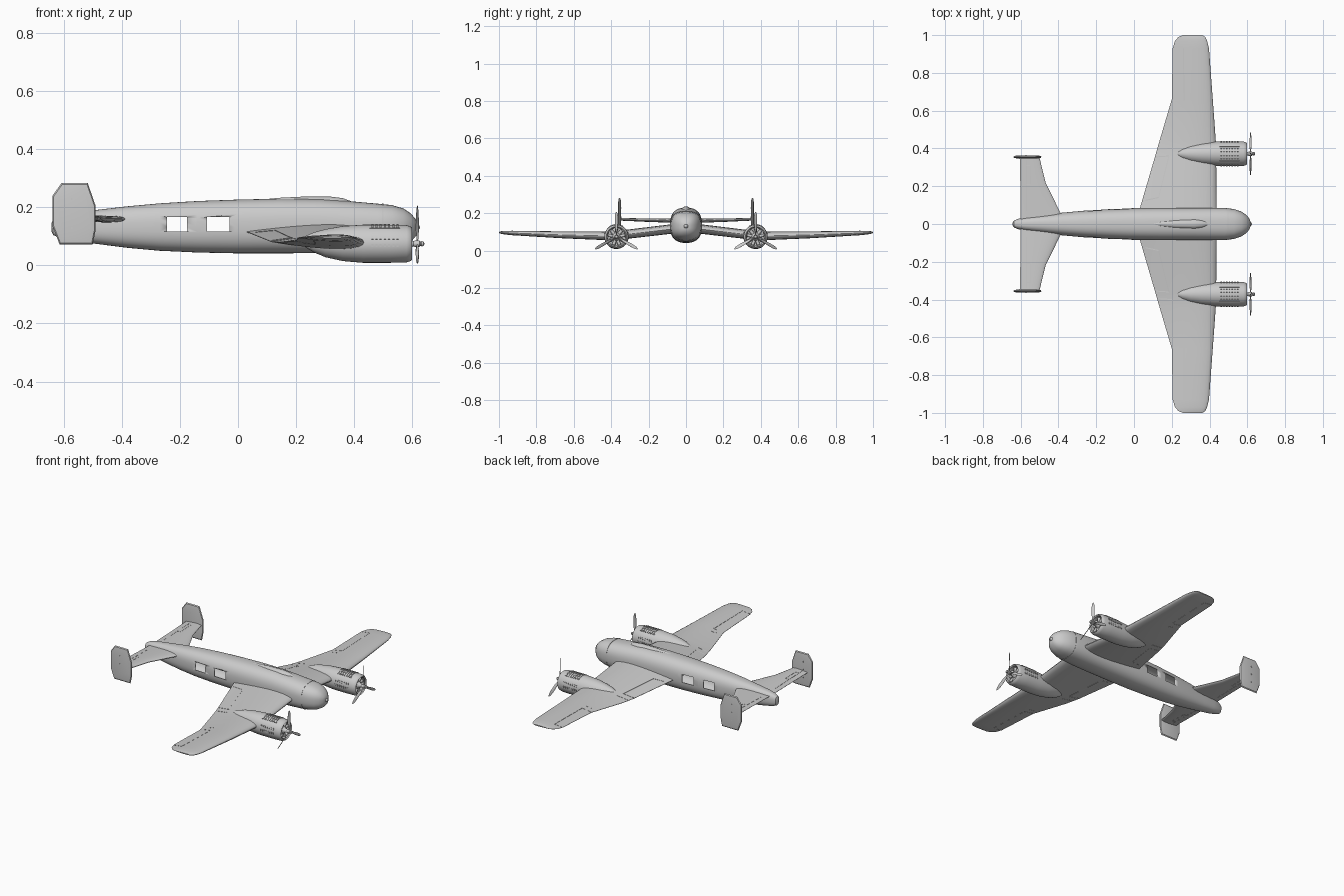
import bpy, bmesh, math
from mathutils import Vector, Matrix

if "Cube" in bpy.data.objects:
    bpy.data.objects.remove(bpy.data.objects["Cube"])

NAC_Y, NAC_Z = 0.372, 0.074


def finish(name, bm, mirror=False, angle=35):
    bmesh.ops.recalc_face_normals(bm, faces=bm.faces)
    me = bpy.data.meshes.new(name)
    bm.to_mesh(me)
    bm.free()
    ob = bpy.data.objects.new(name, me)
    bpy.context.collection.objects.link(ob)
    bpy.ops.object.select_all(action='DESELECT')
    ob.select_set(True)
    bpy.context.view_layer.objects.active = ob
    bpy.ops.object.shade_smooth_by_angle(angle=math.radians(angle))
    if mirror:
        m = ob.modifiers.new("Mirror", 'MIRROR')
        m.use_axis = (False, True, False)
    return ob


def skin(bm, rings):
    """Bridge successive rings of points and cap both ends."""
    loops = [[bm.verts.new(p) for p in r] for r in rings]
    n = len(loops[0])
    for a, b in zip(loops, loops[1:]):
        for i in range(n):
            j = (i + 1) % n
            bm.faces.new((a[i], a[j], b[j], b[i]))
    bm.faces.new(loops[0])
    bm.faces.new(loops[-1])


def ring(x, yc, zc, ry, rz, n=32, e=2.0):
    """Superellipse ring across the x axis."""
    pts = []
    for i in range(n):
        a = 2 * math.pi * i / n
        c, s = math.cos(a), math.sin(a)
        pts.append((x, yc + ry * math.copysign(abs(c) ** (2 / e), c),
                    zc + rz * math.copysign(abs(s) ** (2 / e), s)))
    return pts


def box(bm, c, size, rot=None):
    m = Matrix.Translation(c) @ (rot or Matrix()) @ Matrix.Diagonal((*size, 1))
    bmesh.ops.create_cube(bm, size=1, matrix=m)


def half_thick(u):
    return 5 * (.2969 * math.sqrt(u) - .126 * u - .3516 * u**2 + .2843 * u**3 - .1015 * u**4)


def aerofoil(y, le, te, z, t, n=12):
    us = [(1 - math.cos(math.pi * i / n)) / 2 for i in range(n + 1)]
    top = [(le + (te - le) * u, y, z + t * half_thick(u) + .0006) for u in reversed(us)]
    bot = [(le + (te - le) * u, y, z - t * half_thick(u) - .0006) for u in us]
    return top + bot


def surface(secs, x, y):
    """Mid height and half thickness of a wing at x, y."""
    for a, b in zip(secs, secs[1:]):
        if y <= b[0]:
            break
    f = (y - a[0]) / (b[0] - a[0])
    le, te, z, t = (p + (q - p) * f for p, q in zip(a[1:], b[1:]))
    u = min(1, max(0, (x - le) / (te - le)))
    return z, t * half_thick(u) + .0006


def seams(name, secs, lines, w=.0025, lift=.001):
    """Thin raised lines on both surfaces of a wing."""
    bm = bmesh.new()
    for p, q in lines:
        p, q = Vector(p), Vector(q)
        d = (q - p).normalized() * w
        side = Vector((-d.y, d.x))
        rings = []
        for k in range(5):
            c = p.lerp(q, k / 4)
            z, h = surface(secs, *c)
            h += lift
            l, r = c + side, c - side
            rings.append([(*l, z + h), (*r, z + h), (*r, z - h), (*l, z - h)])
        skin(bm, rings)
    return finish(name, bm, True)


# Fuselage shell: x, bottom, top, half width
body = [(-.642, .118, .145, .008), (-.636, .104, .158, .018), (-.615, .095, .170, .027),
        (-.57, .086, .180, .036), (-.49, .074, .190, .046), (-.38, .060, .203, .060),
        (-.27, .050, .213, .070), (-.14, .044, .221, .078), (0, .041, .226, .084),
        (.14, .041, .229, .086), (.28, .042, .228, .086), (.4, .045, .219, .086),
        (.48, .050, .212, .085), (.53, .056, .207, .079), (.57, .066, .195, .065),
        (.595, .080, .178, .048), (.61, .098, .160, .030), (.617, .115, .145, .012)]
bm = bmesh.new()
skin(bm, [ring(x, 0, (b + t) / 2, w, (t - b) / 2, 48, 2.5) for x, b, t, w in body])
fuselage = finish("fuselage", bm)
s = fuselage.modifiers.new("Shell", 'SOLIDIFY')
s.thickness = .004

# Cabin window openings
bm = bmesh.new()
for x0, x1 in ((-.245, -.176), (-.107, -.03)):
    box(bm, ((x0 + x1) / 2, 0, .141), (x1 - x0, .4, .049))
cutter = finish("window_cutter", bm)
cutter.hide_render = True
cutter.display_type = 'WIRE'
b = fuselage.modifiers.new("Windows", 'BOOLEAN')
b.object, b.operation, b.solver = cutter, 'DIFFERENCE', 'EXACT'

# Slim dorsal fairing
bm = bmesh.new()
skin(bm, [ring(x, 0, .215, w, h, 20) for x, w, h in
          ((.08, .004, .011), (.14, .016, .017), (.22, .024, .021), (.32, .026, .021),
           (.36, .020, .016), (.39, .008, .005))])
finish("dorsal_fairing", bm)

# Nose ring, tip light and small ports
bm = bmesh.new()
skin(bm, [ring(x, 0, .131, .0845 + d, .081 + d, 48, 2.5) for x, d in
          ((.496, -.004), (.496, .0005), (.5, -.0003), (.5, -.005))])
skin(bm, [ring(x, 0, .13, r, r, 12) for x, r in ((.6, .012), (.617, .011), (.623, .007), (.626, .002))])
for y in (-.045, -.022, .022, .045):
    for x, z in ((.585, .155), (.585, .105)):
        bmesh.ops.create_uvsphere(bm, u_segments=8, v_segments=6, radius=.004,
                                  matrix=Matrix.Translation((x - abs(y) * .2 + .004, y, z)))
finish("nose_fittings", bm)

# Inverted-gull wing: y, leading edge, trailing edge, z, thickness
wing = [(0, .44, .012, .121, .052), (.08, .437, .03, .115, .050), (.36, .435, .112, .082, .048),
        (.44, .433, .135, .079, .045), (.66, .417, .20, .084, .036), (.93, .397, .205, .094, .023),
        (.97, .387, .217, .0955, .018), (.99, .377, .235, .0965, .012), (1.0, .362, .258, .097, .005)]
bm = bmesh.new()
skin(bm, [aerofoil(*w) for w in wing])
finish("wing", bm, True)
seams("wing_panel_lines", wing, [
    ((.185, .36), (.13, .14)), ((.06, .125), (.13, .14)), ((.185, .36), (.115, .355)),
    ((.2, .40), (.126, .395)), ((.26, .655), (.2, .655)), ((.26, .62), (.225, .62)),
    ((.265, .655), (.262, .93)), ((.262, .935), (.21, .935))])

# Tailplane
tail = [(0, -.36, -.60, .158, .022), (.06, -.39, -.60, .159, .021),
        (.22, -.468, -.602, .163, .017), (.35, -.50, -.605, .167, .013)]
bm = bmesh.new()
skin(bm, [aerofoil(*w) for w in tail])
finish("tailplane", bm, True)
seams("elevator_lines", tail, [((-.57, .07), (-.57, .34)), ((-.548, .21), (-.548, .31)),
                               ((-.57, .21), (-.548, .21)), ((-.57, .31), (-.548, .31))])

# Twin tail fins with bevelled rims
outline = [(-.607, .283), (-.517, .283), (-.49, .205), (-.49, .12),
           (-.5, .072), (-.614, .072), (-.638, .134), (-.638, .24)]
bm = bmesh.new()
skin(bm, [[(-.564 + (x + .564) * k, .355 + y, .178 + (z - .178) * k) for x, z in outline]
          for k, y in ((.75, -.008), (.95, -.005), (1, 0), (.95, .005), (.75, .008))])
finish("tail_fin", bm, True, 25)
bm = bmesh.new()
for z in (.128, .178, .228):
    box(bm, (-.572, .355, z), (.006, .019, .006))
box(bm, (-.602, .355, .178), (.003, .0145, .12))
finish("fin_hinges", bm, True)

# Engine nacelles with open cowlings: x, z, half width, half height
nacelle = [(.22, .082, .006, .008), (.235, .081, .018, .021), (.26, .079, .031, .034),
           (.3, .076, .046, .048), (.36, .0745, .058, .060), (.43, .074, .064, .0655),
           (.52, .074, .065, .0655), (.58, .074, .064, .064), (.593, .074, .060, .060),
           (.599, .074, .054, .054), (.593, .074, .048, .048), (.545, .074, .047, .047)]
bm = bmesh.new()
skin(bm, [ring(x, NAC_Y, z, ry, rz, 36) for x, z, ry, rz in nacelle])
finish("engine_nacelle", bm, True)

# Louvre banks on the top and sides of the nacelles
bm = bmesh.new()
hub = Vector((0, NAC_Y, NAC_Z))
for deg in (-28, -14, 0, 14, 28, 72, -72, 95, -95):
    rot = Matrix.Rotation(math.radians(deg), 4, 'X')
    for i in range(7):
        c = hub + rot @ Vector((.462 + i * .0145, 0, .0655))
        box(bm, c, (.007, .011, .005), rot)
for dy in (-.037, .037):
    rot = Matrix.Rotation(math.radians(-dy / .037 * 35), 4, 'X')
    box(bm, hub + rot @ Vector((.505, 0, .0655)), (.105, .003, .004), rot)
finish("nacelle_louvres", bm, True)

# Radial engine cylinders and crankcase
bm = bmesh.new()
for i in range(9):
    rot = Matrix.Rotation(math.tau * i / 9, 4, 'X')
    bmesh.ops.create_cone(bm, cap_ends=True, segments=12, radius1=.008, radius2=.009, depth=.032,
                          matrix=Matrix.Translation(hub) @ rot @ Matrix.Translation((.572, 0, .029)))
skin(bm, [ring(x, NAC_Y, NAC_Z, r, r, 20) for x, r in
          ((.545, .022), (.58, .021), (.59, .013), (.605, .009))])
finish("radial_engine", bm, True)

# Three-bladed propellers and spinners
bm = bmesh.new()
for i in range(3):
    rot = Matrix.Rotation(math.tau * i / 3, 4, 'X')
    rings = []
    for r, w, t, pitch in ((.004, .003, .003, 50), (.025, .004, .003, 50), (.05, .009, .002, 40),
                           (.09, .010, .0015, 28), (.118, .008, .001, 22), (.131, .003, .0006, 20)):
        tw = Matrix.Rotation(math.radians(pitch), 4, 'Z')
        pts = [Vector((t * math.cos(a), w * math.sin(a), r))
               for a in (math.tau * k / 10 for k in range(10))]
        rings.append([hub + Vector((.617, 0, 0)) + rot @ tw @ p for p in pts])
    skin(bm, rings)
skin(bm, [ring(x, NAC_Y, NAC_Z, r, r, 16) for x, r in
          ((.6, .007), (.608, .011), (.624, .011), (.628, .007), (.632, .009), (.638, .008), (.641, .003))])
finish("propeller", bm, True)
